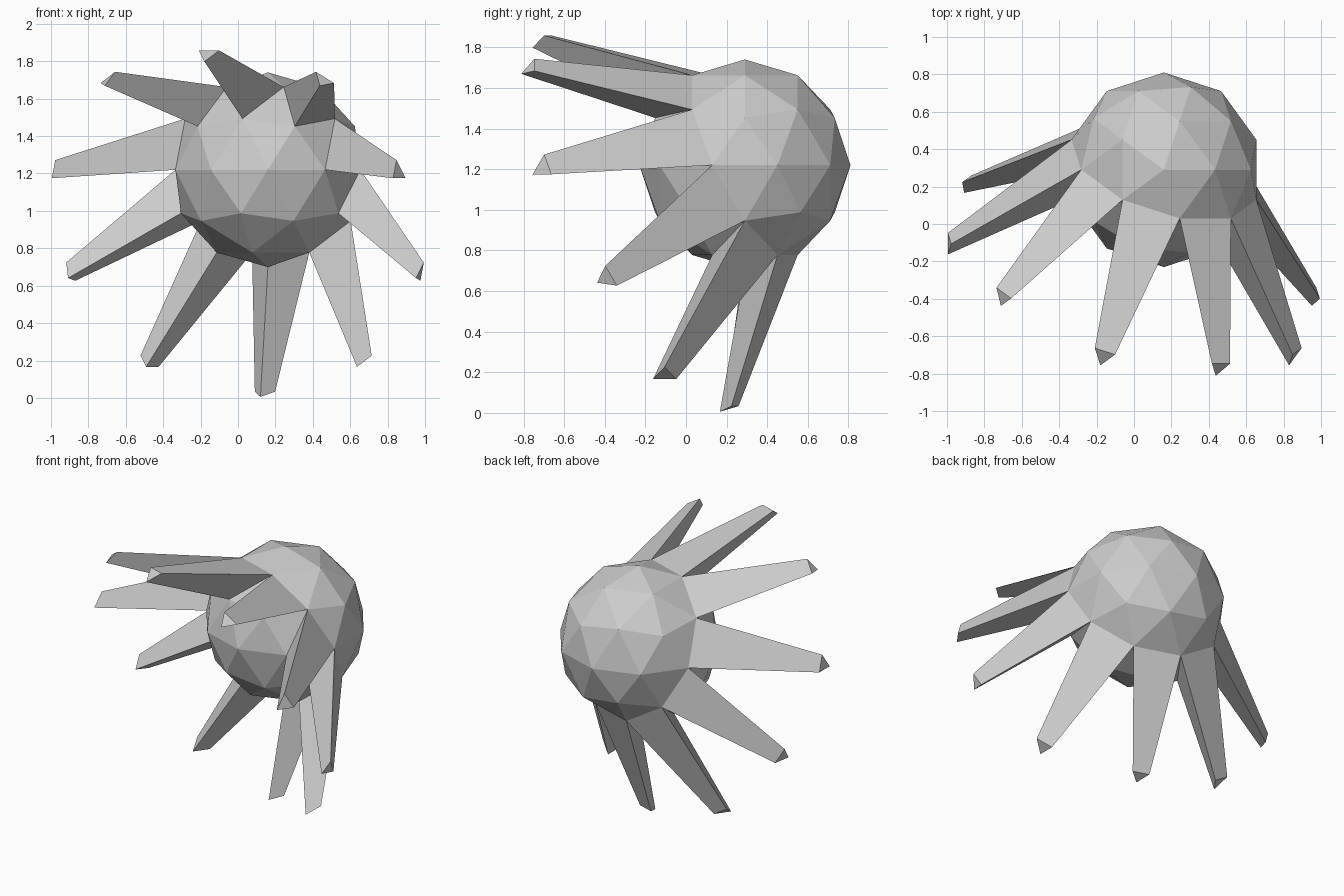
import bpy, bmesh
from mathutils import Vector

if "Cube" in bpy.data.objects:
    bpy.data.objects.remove(bpy.data.objects["Cube"])

CENTRE = Vector((0.16, 0.29, 1.22))
RADIUS = 0.52
AXIS = Vector((-0.2764, -0.8506, -0.4472))   # direction the tentacles lean to
TIP_SCALE = 0.355

# Faceted round body
bm = bmesh.new()
bmesh.ops.create_icosphere(bm, subdivisions=2, radius=RADIUS)

# Ring of ten facets just in front of the equator around the lean axis
ring = [f for f in bm.faces if 0.05 < f.calc_center_median().dot(AXIS) < 0.12]

# Tentacles: each facet is pulled outward and forward, and tapered
for face in bmesh.ops.extrude_discrete_faces(bm, faces=ring)["faces"]:
    c = face.calc_center_median()
    along = c.dot(AXIS)
    outward = (c - AXIS * along).normalized()
    if along > 0.085:
        tip = AXIS * 0.66 + outward * 1.021
    else:
        tip = AXIS * 0.604 + outward * 1.035
    for v in face.verts:
        v.co = tip + (v.co - c) * TIP_SCALE

bmesh.ops.translate(bm, verts=bm.verts, vec=CENTRE)
bmesh.ops.recalc_face_normals(bm, faces=bm.faces)
mesh = bpy.data.meshes.new("body_with_tentacles")
bm.to_mesh(mesh)
bm.free()
body = bpy.data.objects.new("body_with_tentacles", mesh)
bpy.context.collection.objects.link(body)
